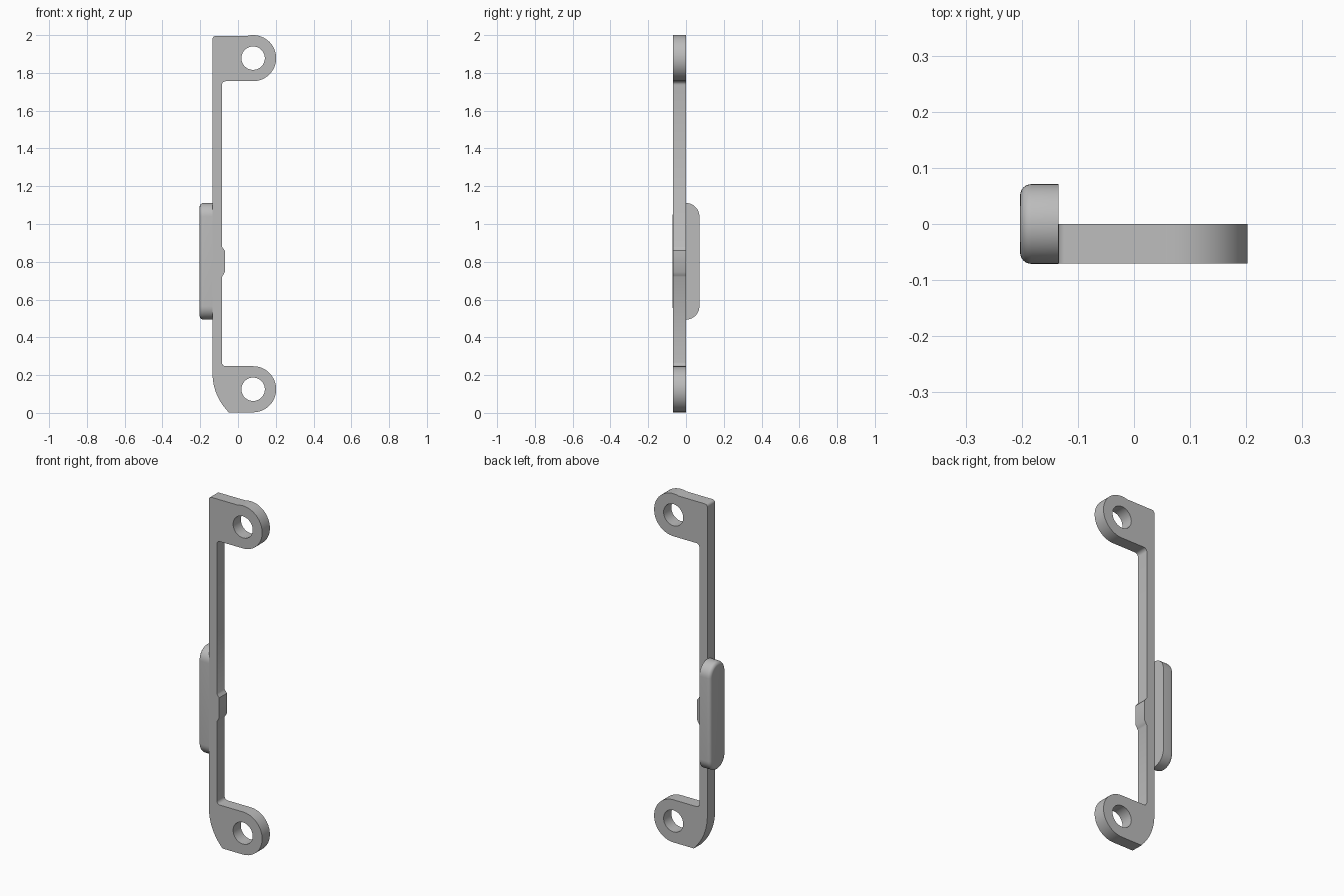
import bpy, bmesh
from math import sin, cos, pi, radians
from mathutils import Matrix, Vector

cube = bpy.data.objects.get("Cube")
if cube:
    bpy.data.objects.remove(cube, do_unlink=True)

# One plain grey for every part
grey = bpy.data.materials.new("plain grey")
grey.use_nodes = True
color = (0.5, 0.5, 0.5, 1)
grey.diffuse_color = color
grey.node_tree.nodes["Principled BSDF"].inputs["Base Color"].default_value = color

THICK = 0.07
EAR_X, EAR_R, HOLE_R = 0.08, 0.122, 0.062
TOP_Z, LOW_Z = 2 - EAR_R, EAR_R + 0.003
LEFT, RIGHT = -0.135, -0.085


def arc(cx, cz, r, start, end, steps):
    """Points on an arc, angles in degrees."""
    angles = [radians(start + (end - start) * i / steps) for i in range(steps + 1)]
    return [(cx + r * cos(a), cz + r * sin(a)) for a in angles]


def finish(bm, name):
    bmesh.ops.recalc_face_normals(bm, faces=bm.faces)
    mesh = bpy.data.meshes.new(name)
    bm.to_mesh(mesh)
    bm.free()
    mesh.materials.append(grey)
    obj = bpy.data.objects.new(name, mesh)
    bpy.context.collection.objects.link(obj)
    bpy.ops.object.select_all(action="DESELECT")
    obj.select_set(True)
    bpy.context.view_layer.objects.active = obj
    bpy.ops.object.shade_smooth_by_angle(angle=radians(35))
    return obj


def plate(name, loops):
    """Filled outline with holes, drawn in x and z, with its back at y = 0."""
    curve = bpy.data.curves.new(name + " outline", "CURVE")
    curve.dimensions = "2D"
    curve.fill_mode = "BOTH"
    curve.extrude = THICK / 2
    for loop in loops:
        spline = curve.splines.new("POLY")
        spline.points.add(len(loop) - 1)
        for point, (x, z) in zip(spline.points, loop):
            point.co = (x, z, 0, 1)
        spline.use_cyclic_u = True
    helper = bpy.data.objects.new(name + " outline", curve)
    bpy.context.collection.objects.link(helper)
    bpy.context.view_layer.update()
    mesh = helper.evaluated_get(bpy.context.evaluated_depsgraph_get()).to_mesh()
    bm = bmesh.new()
    bm.from_mesh(mesh)
    bpy.data.objects.remove(helper, do_unlink=True)
    bmesh.ops.remove_doubles(bm, verts=bm.verts, dist=0.0001)
    bm.transform(Matrix.Translation((0, -THICK / 2, 0)) @ Matrix.Rotation(pi / 2, 4, "X"))
    return finish(bm, name)


# Bracket: bar, two eyelet ears, small catch and curved foot
f = 0.02
ear_in_low, ear_in_top = LOW_Z + EAR_R, TOP_Z - EAR_R
outline = arc(EAR_X, LOW_Z, EAR_R, -90, 90, 32)
outline += arc(RIGHT + f, ear_in_low + f, f, 270, 180, 6)
outline += [(RIGHT, 0.72), (-0.08, 0.728), (-0.07, 0.745),
            (-0.07, 0.86), (-0.08, 0.872), (RIGHT, 0.88)]
outline += arc(RIGHT + f, ear_in_top - f, f, 180, 90, 6)
outline += arc(EAR_X, TOP_Z, EAR_R, -90, 106, 36)
outline += arc(LEFT + 0.015, 1.98, 0.015, 90, 180, 5)
outline += arc(LEFT + 0.29, 0.21, 0.29, 180, 225, 14)
outline[-1] = (-0.05, 0.003)
holes = [arc(EAR_X, z, HOLE_R, 0, 360, 48)[:-1] for z in (LOW_Z, TOP_Z)]
plate("bracket", [outline] + holes)

# Push button: pill shape lofted along x with a rounded outer rim
LOW_C, TOP_C, BUTTON_R, RIM = 0.565, 1.04, 0.071, 0.02
bm = bmesh.new()
profile = [(LEFT, BUTTON_R)]
profile += arc(-0.203 + RIM, BUTTON_R - RIM, RIM, 90, 180, 6)
rings = []
for x, r in profile:
    pill = arc(0, TOP_C, r, 0, 180, 20) + arc(0, LOW_C, r, 180, 360, 20)
    rings.append([bm.verts.new((x, y, z)) for y, z in pill])
for a, b in zip(rings, rings[1:]):
    for i in range(len(a)):
        j = (i + 1) % len(a)
        bm.faces.new((a[i], a[j], b[j], b[i]))
bm.faces.new(rings[0])
bm.faces.new(rings[-1])
finish(bm, "push_button")
